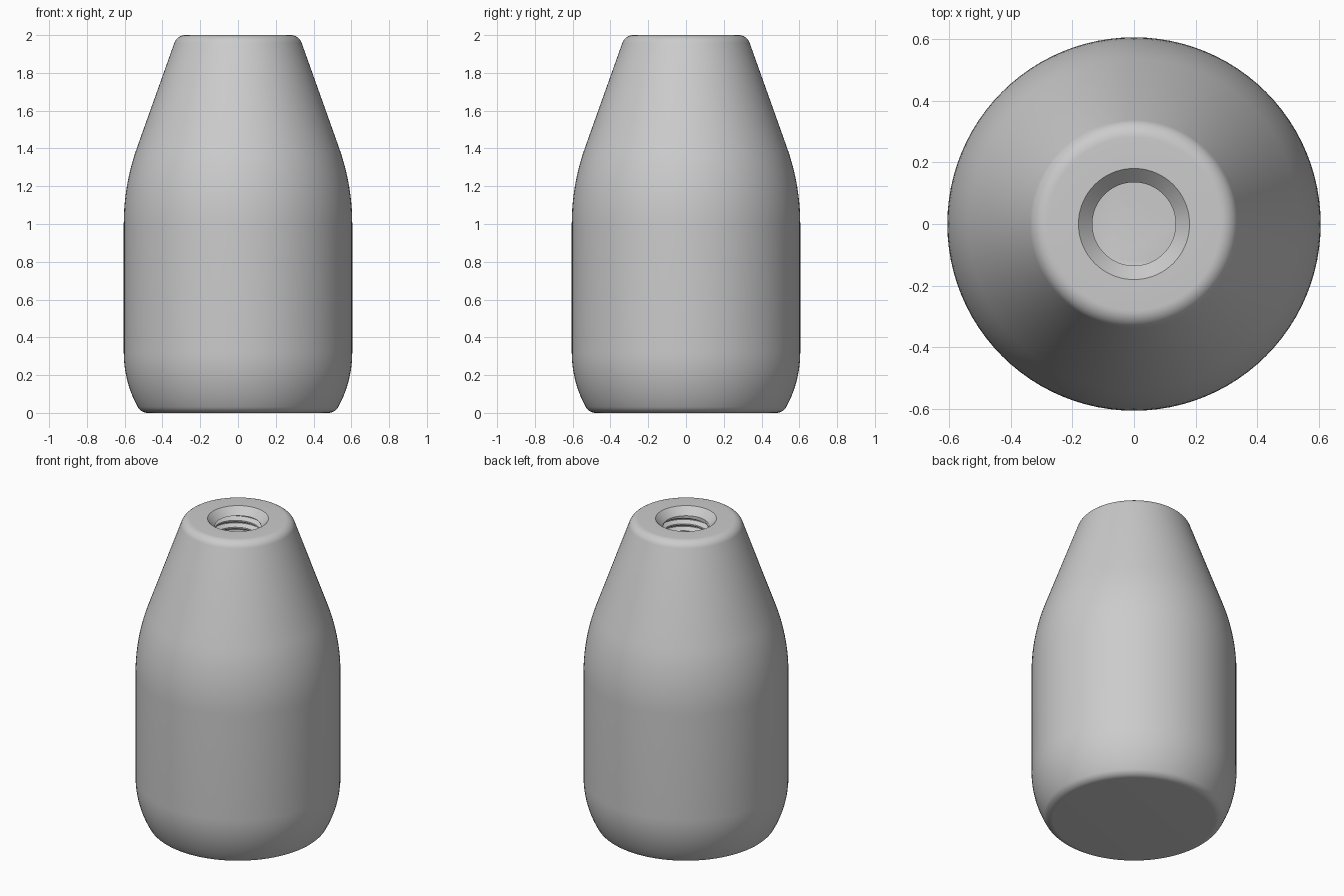
import bpy
import bmesh
from math import sin, cos, radians, tau

cube = bpy.data.objects.get("Cube")
if cube:
    bpy.data.objects.remove(cube, do_unlink=True)

SEGMENTS = 96
CREST, ROOT = 0.135, 0.162      # thread radii
PITCH = 0.045
HOLE_TOP, HOLE_BOTTOM = 1.955, 1.0


def arc(cx, cz, radius, start, end, steps):
    """Profile points on an arc, angles in degrees from horizontal."""
    angles = [radians(start + (end - start) * i / steps) for i in range(steps + 1)]
    return [(cx + radius * cos(a), cz + radius * sin(a)) for a in angles]


def ring(bm, radius, z):
    return [bm.verts.new((radius * cos(tau * i / SEGMENTS),
                          radius * sin(tau * i / SEGMENTS), z))
            for i in range(SEGMENTS)]


def bridge(bm, lower, upper):
    for i in range(SEGMENTS):
        j = (i + 1) % SEGMENTS
        bm.faces.new((lower[i], lower[j], upper[j], upper[i]))


bm = bmesh.new()

# Outer skin: rounded foot, straight grip, shoulder, taper, rounded lip, countersink
profile = arc(0.478, 0.06, 0.06, -90, -28.7, 8)
profile += arc(0.005, 0.32, 0.60, -28.7, 0, 10)[1:]
profile += arc(-0.595, 1.0, 1.20, 0, 19.6, 10)
profile += arc(0.28, 1.94, 0.06, 19.6, 90, 8)
profile += [(0.18, 2.0), (CREST, HOLE_TOP)]
rings = [ring(bm, r, z) for r, z in profile]
for lower, upper in zip(rings, rings[1:]):
    bridge(bm, lower, upper)
bm.faces.new(rings[0][::-1])

# Flat floor of the blind hole
bm.faces.new(ring(bm, CREST, HOLE_BOTTOM))

# Helical thread, clamped to plain rings at both ends of the hole
tooth = [(0.0, CREST), (0.2, CREST), (0.55, ROOT), (0.65, ROOT)]
turns = int((HOLE_TOP - HOLE_BOTTOM) / PITCH) + 3
rows = []
for turn in range(-1, turns):
    for phase, radius in tooth:
        row = []
        for i in range(SEGMENTS + 1):
            angle = tau * i / SEGMENTS
            z = HOLE_BOTTOM + PITCH * (turn + phase + i / SEGMENTS)
            inside = HOLE_BOTTOM < z < HOLE_TOP
            r = radius if inside else CREST
            z = min(max(z, HOLE_BOTTOM), HOLE_TOP)
            row.append(bm.verts.new((r * cos(angle), r * sin(angle), z)))
        rows.append(row)
for lower, upper in zip(rows, rows[1:]):
    for i in range(SEGMENTS):
        bm.faces.new((lower[i], upper[i], upper[i + 1], lower[i + 1]))

bmesh.ops.remove_doubles(bm, verts=bm.verts[:], dist=0.0002)
bmesh.ops.recalc_face_normals(bm, faces=bm.faces[:])

mesh = bpy.data.meshes.new("threaded_knob")
bm.to_mesh(mesh)
bm.free()
knob = bpy.data.objects.new("threaded_knob", mesh)
bpy.context.collection.objects.link(knob)

# Plain grey finish
grey = bpy.data.materials.new("plain grey")
grey.use_nodes = True
colour = (0.6, 0.6, 0.6, 1.0)
grey.diffuse_color = colour
grey.node_tree.nodes["Principled BSDF"].inputs["Base Color"].default_value = colour
mesh.materials.append(grey)

bpy.ops.object.select_all(action="DESELECT")
knob.select_set(True)
bpy.context.view_layer.objects.active = knob
bpy.ops.object.shade_smooth_by_angle(angle=radians(30))
